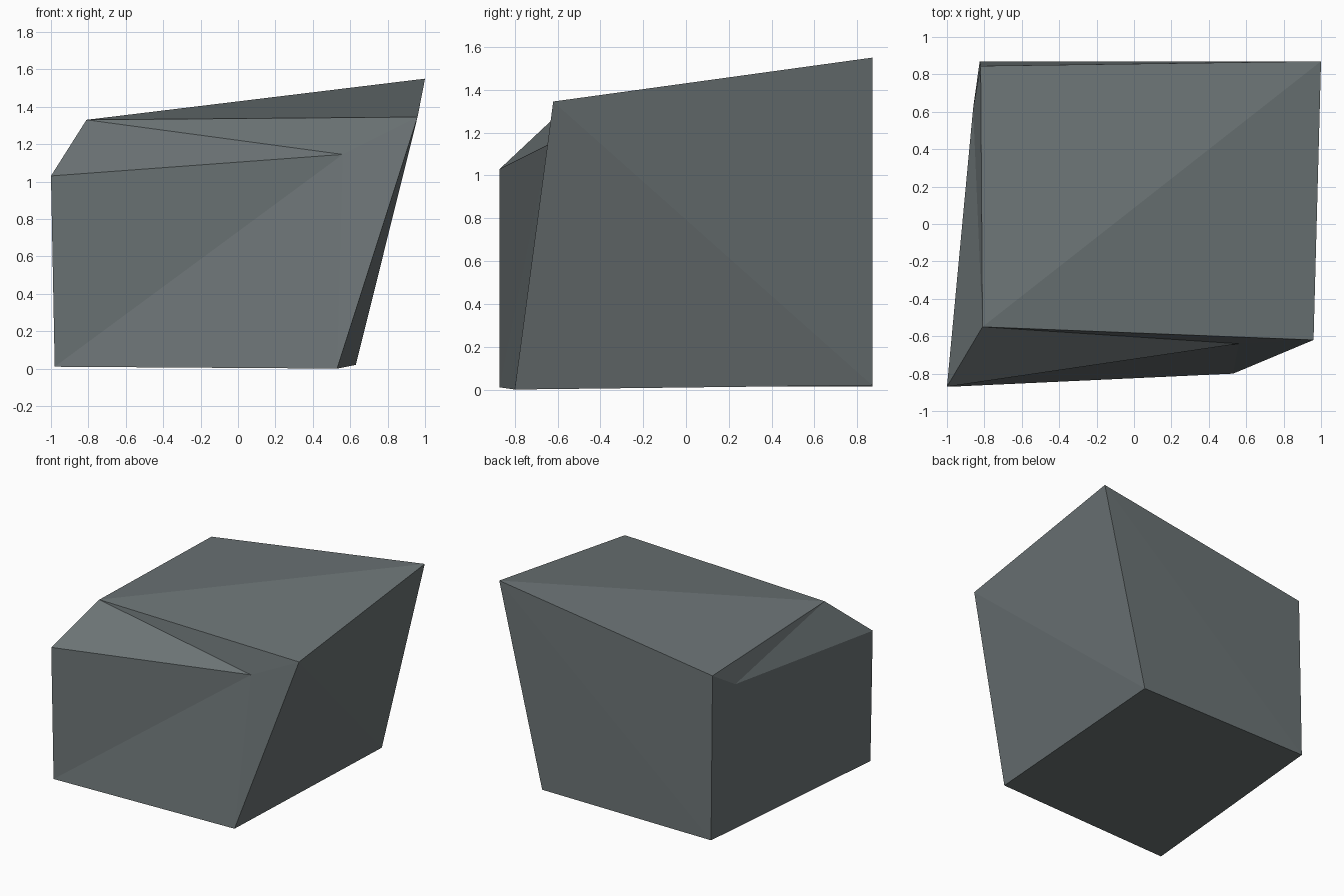
import bpy, bmesh

if "Cube" in bpy.data.objects:
    bpy.data.objects.remove(bpy.data.objects["Cube"])

# one slate grey colour
grey = bpy.data.materials.new("slate grey")
grey.diffuse_color = (0.15, 0.175, 0.18, 1)
grey.use_nodes = True
grey.node_tree.nodes["Principled BSDF"].inputs["Base Color"].default_value = grey.diffuse_color

# corners of the chipped block
P = {
    "bot_fl": (-0.98, -0.87, 0.01), "bot_fr": (0.53, -0.80, 0.0),
    "bot_br": (0.63, 0.87, 0.02), "bot_bl": (-0.825, 0.87, 0.015),
    "top_fl": (-0.81, -0.55, 1.33), "top_fr": (0.96, -0.62, 1.345),
    "top_br": (1.0, 0.87, 1.55), "top_bl": (-0.82, 0.845, 1.285),
    # chipped front left corner
    "chip": (-1.0, -0.87, 1.03), "chip_r": (0.56, -0.64, 1.145),
    "chip_b": (-0.86, 0.62, 1.145),
}
FACES = [
    "bot_fl bot_bl bot_br bot_fr",                            # base
    "top_fl top_fr top_br", "top_fl top_br top_bl",           # top
    "bot_fl bot_fr chip_r", "bot_fl chip_r chip",             # front
    "bot_fr top_fr chip_r",
    "bot_fr bot_br top_fr", "bot_br top_br top_fr",           # right
    "bot_br bot_bl top_br", "bot_bl top_bl top_br",           # back
    "bot_fl chip chip_b", "bot_fl chip_b bot_bl",             # left
    "bot_bl chip_b top_bl",
    "chip chip_r top_fl", "chip_r top_fr top_fl",             # chipped bevels
    "chip top_fl chip_b", "chip_b top_fl top_bl",
]

bm = bmesh.new()
v = {name: bm.verts.new(co) for name, co in P.items()}
for f in FACES:
    bm.faces.new([v[n] for n in f.split()])
bmesh.ops.recalc_face_normals(bm, faces=bm.faces)
me = bpy.data.meshes.new("rock_block")
bm.to_mesh(me)
bm.free()
me.materials.append(grey)
rock = bpy.data.objects.new("rock_block", me)
bpy.context.collection.objects.link(rock)
